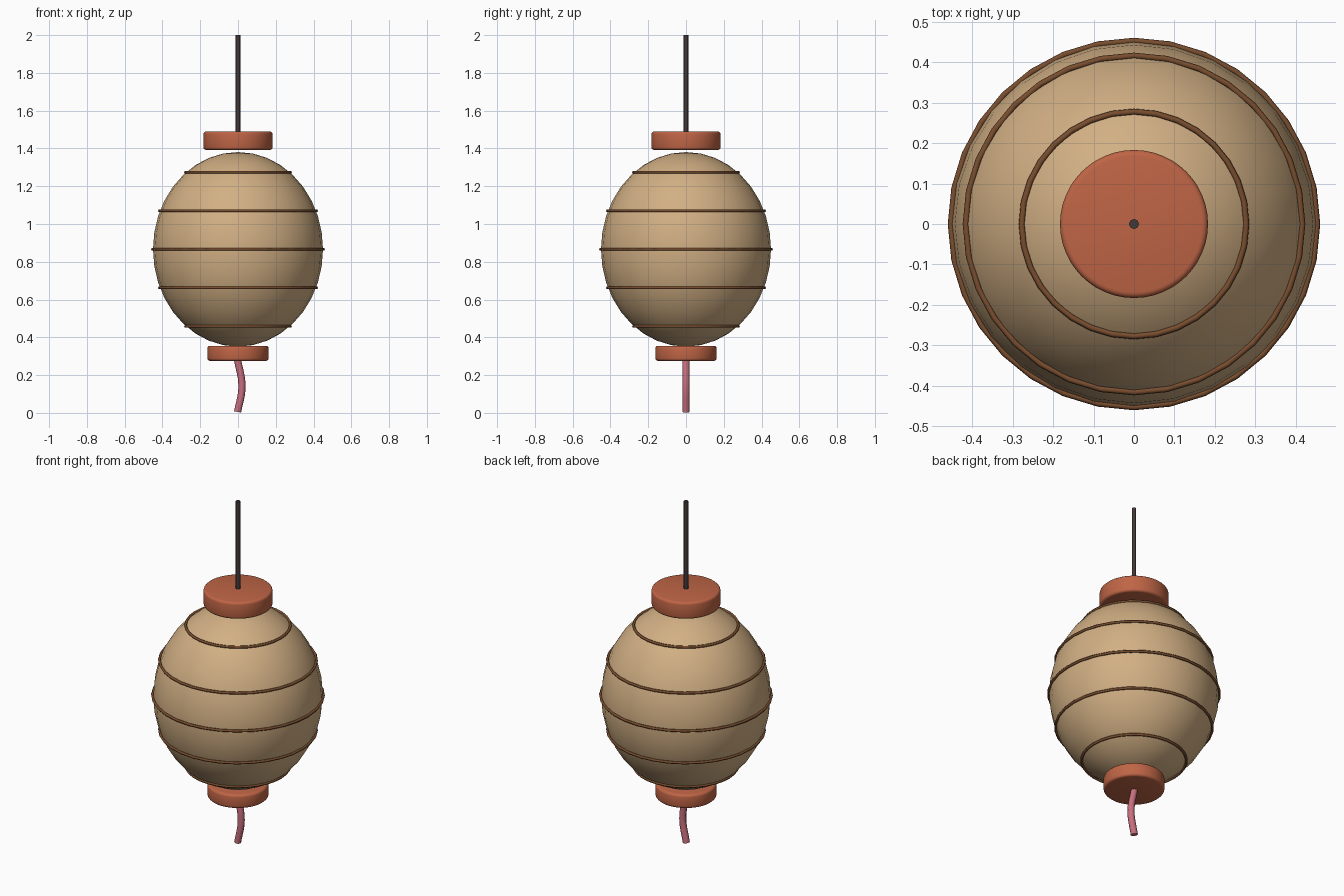
import bpy
import math

cube = bpy.data.objects.get("Cube")
if cube:
    bpy.data.objects.remove(cube, do_unlink=True)


def material(name, rgb):
    m = bpy.data.materials.new(name)
    m.use_nodes = True
    m.diffuse_color = (*rgb, 1)
    bsdf = next(n for n in m.node_tree.nodes if n.type == 'BSDF_PRINCIPLED')
    bsdf.inputs["Base Color"].default_value = (*rgb, 1)
    bsdf.inputs["Roughness"].default_value = 0.7
    return m


paper = material("tan paper", (0.64, 0.43, 0.23))
terracotta = material("terracotta", (0.52, 0.13, 0.06))
brown = material("brown rib", (0.19, 0.075, 0.028))
charcoal = material("dark cord", (0.055, 0.04, 0.038))
pink = material("pink tassel", (0.58, 0.16, 0.21))


def finish(name, mat, angle=50):
    ob = bpy.context.object
    ob.name = ob.data.name = name
    ob.data.materials.append(mat)
    bpy.ops.object.shade_smooth_by_angle(angle=math.radians(angle))
    return ob


def cap(name, radius, z0, z1):
    """Round disc with softened rims."""
    bpy.ops.mesh.primitive_cylinder_add(vertices=48, radius=radius, depth=z1 - z0,
                                        location=(0, 0, (z0 + z1) / 2))
    ob = bpy.context.object
    bev = ob.modifiers.new("rim", 'BEVEL')
    bev.width, bev.segments, bev.limit_method = 0.014, 3, 'ANGLE'
    bpy.ops.object.modifier_apply(modifier=bev.name)
    finish(name, terracotta)


# Paper body: a slightly tall ellipsoid
MID, RADIUS, HALF = 0.866, 0.45, 0.515
bpy.ops.mesh.primitive_uv_sphere_add(segments=28, ring_count=18, radius=1, location=(0, 0, MID))
bpy.context.object.scale = (RADIUS, RADIUS, HALF)
bpy.ops.object.transform_apply(location=False, rotation=False, scale=True)
finish("paper_body", paper)

# Ribs around the body, following its curve
for i in range(5):
    dz = (i - 2) * 0.204
    r = RADIUS * math.sqrt(1 - (dz / HALF) ** 2)
    bpy.ops.mesh.primitive_torus_add(major_segments=32, minor_segments=6, major_radius=r + 0.003,
                                     minor_radius=0.0075, location=(0, 0, MID + dz))
    finish(f"rib_{i + 1}", brown, 70)

# Caps
cap("top_cap", 0.183, 1.392, 1.49)
cap("bottom_cap", 0.162, 0.275, 0.355)

# Hanging cord
bpy.ops.mesh.primitive_cylinder_add(vertices=12, radius=0.012, depth=0.53, location=(0, 0, 1.735))
finish("hanging_cord", charcoal)

# Tassel: a bowed tube with closed ends
path = bpy.data.curves.new("tassel", 'CURVE')
path.dimensions = '3D'
path.bevel_depth, path.bevel_resolution, path.use_fill_caps = 0.019, 2, True
path.resolution_u = 6
spline = path.splines.new('BEZIER')
points = [(-0.003, 0.285), (0.021, 0.14), (-0.002, 0.005)]
spline.bezier_points.add(len(points) - 1)
for p, (x, z) in zip(spline.bezier_points, points):
    p.co = (x, 0, z)
    p.handle_left_type = p.handle_right_type = 'AUTO'
tassel = bpy.data.objects.new("tassel", path)
bpy.context.collection.objects.link(tassel)
bpy.ops.object.select_all(action='DESELECT')
tassel.select_set(True)
bpy.context.view_layer.objects.active = tassel
bpy.ops.object.convert(target='MESH')
finish("tassel", pink)
